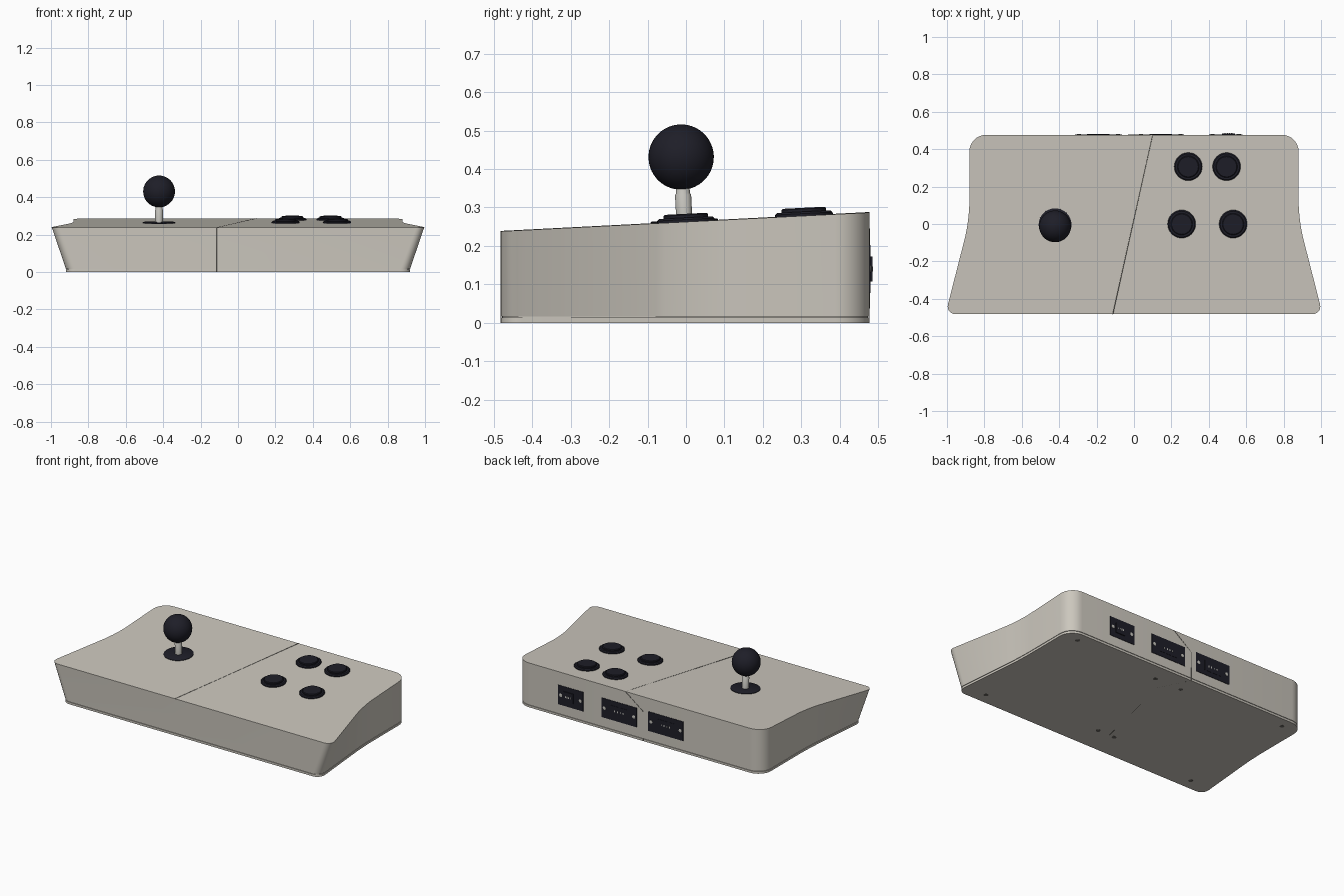
import bpy, bmesh, math
from mathutils import Vector

old = bpy.data.objects.get("Cube")
if old:
    bpy.data.objects.remove(old, do_unlink=True)

SLOPE = 0.051            # rise of the top panel toward the back
TILT = math.atan(SLOPE)
BACK = 0.477


def top_z(y):
    return 0.2625 + SLOPE * y


def material(name, r, g, b):
    m = bpy.data.materials.new(name)
    m.use_nodes = True
    m.diffuse_color = (r, g, b, 1)
    bsdf = next(n for n in m.node_tree.nodes if n.type == 'BSDF_PRINCIPLED')
    bsdf.inputs["Base Color"].default_value = (r, g, b, 1)
    bsdf.inputs["Roughness"].default_value = 0.6
    return m


BEIGE = material("warm_beige_plastic", 0.60, 0.57, 0.51)
BLACK = material("blue_black_plastic", 0.013, 0.013, 0.021)
METAL = material("light_metal", 0.56, 0.55, 0.51)
SEAM = material("seam_grey", 0.14, 0.135, 0.12)


def finish(name, bm, mat, loc=(0, 0, 0), tilt=0.0, smooth=True):
    bmesh.ops.recalc_face_normals(bm, faces=bm.faces)
    me = bpy.data.meshes.new(name)
    bm.to_mesh(me)
    bm.free()
    me.materials.append(mat)
    ob = bpy.data.objects.new(name, me)
    bpy.context.collection.objects.link(ob)
    ob.location = loc
    ob.rotation_euler.x = tilt
    if smooth:
        bpy.ops.object.select_all(action='DESELECT')
        ob.select_set(True)
        bpy.context.view_layer.objects.active = ob
        bpy.ops.object.shade_smooth_by_angle(angle=math.radians(35))
    return ob


def rings_to_mesh(rings):
    """Skin a stack of equal rings and cap both ends."""
    bm = bmesh.new()
    rows = [[bm.verts.new(p) for p in ring] for ring in rings]
    n = len(rows[0])
    for a, b in zip(rows, rows[1:]):
        for i in range(n):
            j = (i + 1) % n
            bm.faces.new((a[i], a[j], b[j], b[i]))
    bm.faces.new(rows[0][::-1])
    bm.faces.new(rows[-1])
    return bm


def lathe(name, profile, loc, mat, tilt=0.0, sides=32):
    rings = [[(r * math.cos(k * math.tau / sides), r * math.sin(k * math.tau / sides), z)
              for k in range(sides)] for r, z in profile]
    return finish(name, rings_to_mesh(rings), mat, loc, tilt)


def box(name, size, loc, mat):
    bm = bmesh.new()
    bmesh.ops.create_cube(bm, size=1)
    bmesh.ops.scale(bm, vec=size, verts=bm.verts)
    return finish(name, bm, mat, loc, smooth=False)


def outline(front_x, inset=0.0, steps=8):
    """Symmetric case outline with eased corners; returns xy points."""
    half = [(0.88, BACK, 0.09), (0.88, 0.02, 0.1), (front_x, -0.482, 0.055)]
    corners = [(Vector((x - inset, y - math.copysign(inset, y))), d) for x, y, d in half]
    corners += [(Vector((-p.x, p.y)), d) for p, d in reversed(corners)]
    pts = []
    for i, (p, d) in enumerate(corners):
        a = p + (corners[i - 1][0] - p).normalized() * d
        b = p + (corners[(i + 1) % len(corners)][0] - p).normalized() * d
        ha, hb = a.lerp(p, 0.55), b.lerp(p, 0.55)
        for s in range(steps + 1):
            t = s / steps
            u = 1 - t
            pts.append(a * u**3 + ha * 3*u*u*t + hb * 3*u*t*t + b * t**3)
    return pts


# Case: base plate, narrow shadow groove, then flaring walls up to the sloped top
FOOT, RIM = 0.925, 1.008
low = outline(FOOT)
groove = outline(FOOT, 0.004)
high = outline(RIM)
finish("case", rings_to_mesh([
    [(p.x, p.y, 0) for p in low],
    [(p.x, p.y, 0.014) for p in low],
    [(p.x, p.y, 0.014) for p in groove],
    [(p.x, p.y, 0.017) for p in groove],
    [(p.x, p.y, 0.017) for p in low],
    [(p.x, p.y, top_z(p.y)) for p in high],
]), BEIGE)

# Hairline split running around the case
path = [(-0.113, -0.482, top_z(-0.482)), (0.1, BACK, top_z(BACK)), (-0.03, BACK, 0.19),
        (-0.03, BACK, 0.001), (0.065, 0.29, 0.001), (-0.113, -0.482, 0.001)]
curve = bpy.data.curves.new("split_line", 'CURVE')
curve.dimensions = '3D'
curve.bevel_depth = 0.0015
curve.bevel_resolution = 0
line = curve.splines.new('POLY')
line.points.add(len(path) - 1)
for pt, co in zip(line.points, path):
    pt.co = (*co, 1)
line.use_cyclic_u = True
curve.materials.append(SEAM)
bpy.context.collection.objects.link(bpy.data.objects.new("split_line", curve))

# Push buttons: collar and plunger
button = [(0.075, -0.004), (0.075, 0.006), (0.069, 0.011), (0.058, 0.011),
          (0.058, 0.018), (0.054, 0.021)]
for i, (x, y) in enumerate([(0.255, 0), (0.53, 0), (0.29, 0.307), (0.495, 0.307)]):
    lathe(f"button_{i + 1}", button, (x, y, top_z(y)), BLACK, TILT)

# Joystick along the panel normal
stick = (-0.422, -0.004, top_z(-0.004))
lathe("stick_dust_washer", [(0.088, -0.004), (0.088, 0.003), (0.085, 0.005)], stick, BLACK, TILT)
lathe("stick_shaft", [(0.021, 0), (0.021, 0.07), (0.018, 0.075), (0.018, 0.12)],
      stick, METAL, TILT, 24)
bm = bmesh.new()
bmesh.ops.create_uvsphere(bm, u_segments=40, v_segments=24, radius=0.085)
finish("stick_ball", bm, BLACK,
       Vector(stick) + Vector((0, -math.sin(TILT), math.cos(TILT))) * 0.169, TILT)


# Rear sockets
def socket(name, x, width, shell_size, shell_depth, shell_x):
    z = 0.14
    box(name + "_plate", (width, 0.005, 0.125), (x, BACK, z), BLACK)
    box(name + "_shell", (shell_size, shell_depth * 2, 0.064), (shell_x, BACK, z), BLACK)
    for side in (-1, 1):
        lathe(f"{name}_screw", [(0.011, 0), (0.011, 0.004), (0.008, 0.005)],
              (x + side * (width / 2 - 0.02), BACK, z), METAL, -math.pi / 2, 12)
    for k in range(4):
        box(f"{name}_pin", (0.006, 0.002, 0.012),
            (shell_x + (k - 1.5) * shell_size / 6, BACK + shell_depth, z), METAL)


socket("small_socket", 0.49, 0.18, 0.07, 0.008, 0.505)
socket("middle_socket", 0.143, 0.25, 0.12, 0.004, 0.143)
socket("outer_socket", -0.19, 0.25, 0.12, 0.004, -0.19)

# Underside screws
feet = [(sx * 0.77, sy * 0.41) for sx in (-1, 1) for sy in (-1, 1)]
feet += [(0.14, 0.36), (-0.05, 0.36), (0.01, -0.31), (-0.11, -0.31)]
for i, (x, y) in enumerate(feet):
    lathe(f"base_screw_{i + 1}", [(0.014, -0.0008), (0.014, 0.002)], (x, y, 0), SEAM, 0, 12)
